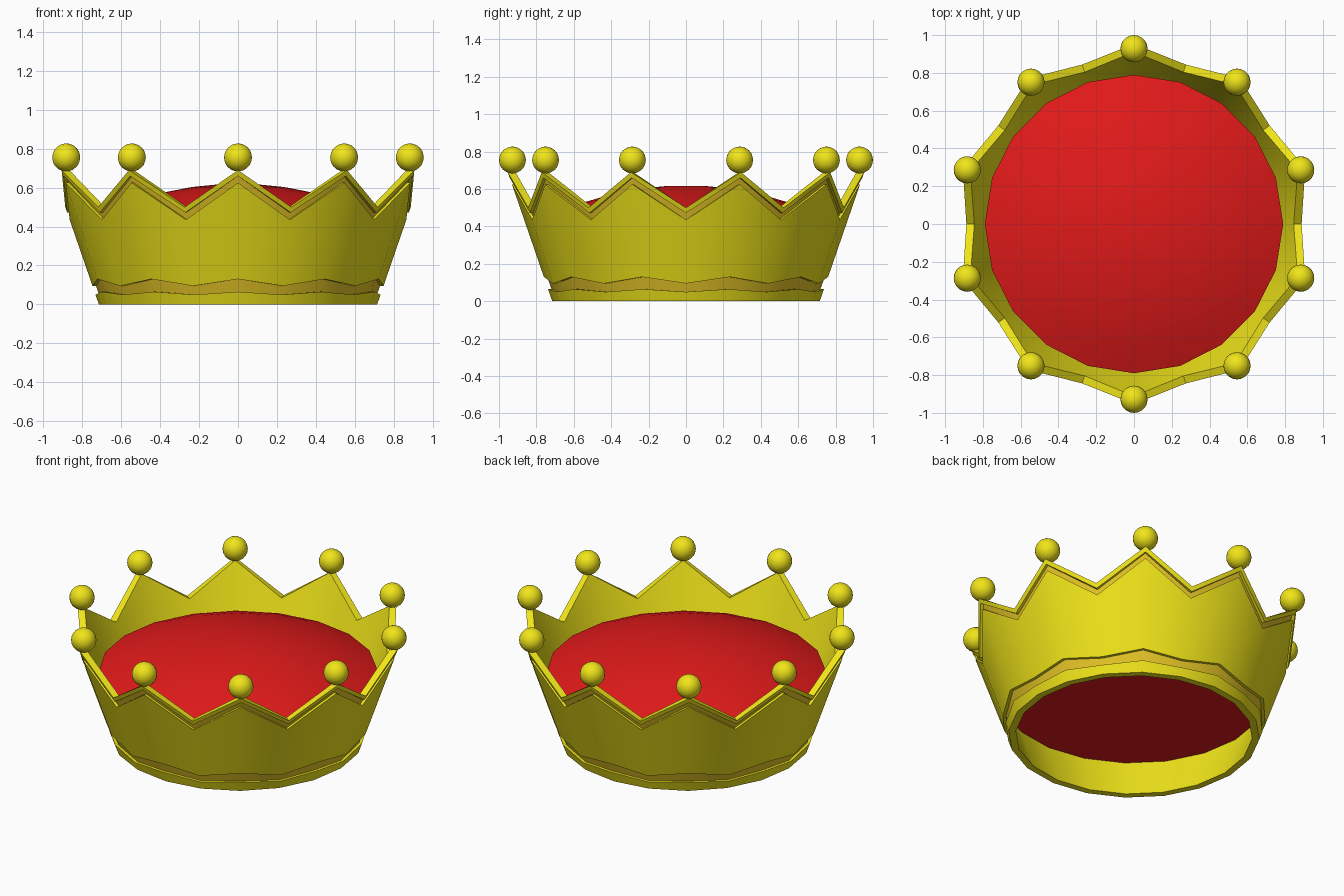
import bpy, bmesh, math
from mathutils import Matrix

if "Cube" in bpy.data.objects:
    bpy.data.objects.remove(bpy.data.objects["Cube"])

POINTS = 10
SEGS = POINTS * 2


def material(name, color):
    m = bpy.data.materials.new(name)
    m.diffuse_color = color
    m.use_nodes = True
    m.node_tree.nodes["Principled BSDF"].inputs["Base Color"].default_value = m.diffuse_color
    return m


GOLD = material("gold", (0.87, 0.78, 0.01, 1))
DARK_GOLD = material("dark_gold", (0.78, 0.55, 0.02, 1))
RED = material("red_cloth", (0.75, 0.01, 0.01, 1))


def finish(bm, name, mats, angle=30):
    bmesh.ops.recalc_face_normals(bm, faces=bm.faces)
    me = bpy.data.meshes.new(name)
    bm.to_mesh(me)
    bm.free()
    for m in mats:
        me.materials.append(m)
    ob = bpy.data.objects.new(name, me)
    bpy.context.collection.objects.link(ob)
    bpy.ops.object.select_all(action='DESELECT')
    ob.select_set(True)
    bpy.context.view_layer.objects.active = ob
    bpy.ops.object.shade_smooth_by_angle(angle=math.radians(angle))
    return ob


def angle_at(i):
    return -math.pi / 2 + i * 2 * math.pi / SEGS


def lathe(bm, profile_at, closed, dark=()):
    """Sweep a profile around z; it may differ at every step."""
    rings = []
    for i in range(SEGS):
        a = angle_at(i)
        rings.append([bm.verts.new((r * math.cos(a), r * math.sin(a), z))
                      for r, z in profile_at(i)])
    n = len(rings[0])
    for i in range(SEGS):
        p, q = rings[i], rings[(i + 1) % SEGS]
        for j in range(n if closed else n - 1):
            k = (j + 1) % n
            f = bm.faces.new((p[j], q[j], q[k], p[k]))
            f.material_index = 1 if j in dark else 0
    return rings


# Flared band: pointed at even steps, notched at odd ones, with two grooves
def wall(z, inset=0.0):
    return (0.715 + 0.345 * z - inset, z)


def band_profile(i):
    if i % 2 == 0:
        low, high, g0, g1, top = 0.065, 0.13, 0.625, 0.66, 0.69
    else:
        low, high, g0, g1, top = 0.05, 0.095, 0.435, 0.472, 0.50
    d, t = 0.018, 0.042
    return [wall(0), wall(low), wall(low, d), wall(high, d), wall(high),
            wall(g0), wall(g0, d), wall(g1, d), wall(g1), wall(top),
            wall(top, t), wall(0, t)]


bm = bmesh.new()
lathe(bm, band_profile, True, dark=(2, 6))
finish(bm, "crown_band", [GOLD, DARK_GOLD])

# Domed cloth cushion with a flat underside
dome = [(0.79 * f, 0.62 - 0.19 * f * f) for f in (1, 0.85, 0.7, 0.5, 0.3, 0.12)]
bm = bmesh.new()
rings = lathe(bm, lambda i: [(0.755, 0.25)] + dome, False)
bm.faces.new([r[0] for r in rings])
bm.faces.new([r[-1] for r in rings])
finish(bm, "cushion", [RED])

# Ball on every point
bm = bmesh.new()
for i in range(0, SEGS, 2):
    a = angle_at(i)
    bmesh.ops.create_icosphere(
        bm, subdivisions=3, radius=0.072,
        matrix=Matrix.Translation((0.928 * math.cos(a), 0.928 * math.sin(a), 0.755)))
finish(bm, "point_balls", [GOLD])
